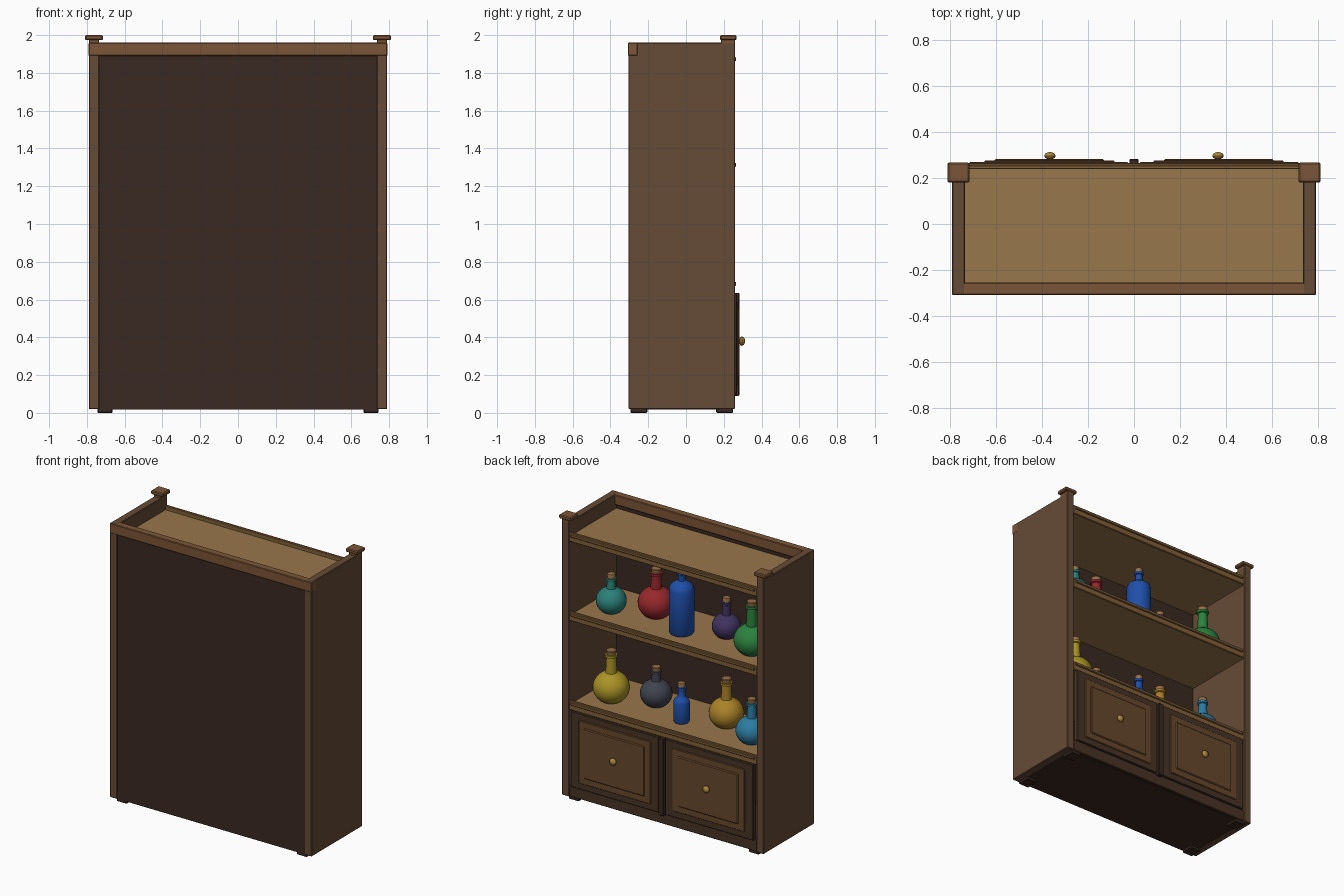
import bpy, bmesh, math

if "Cube" in bpy.data.objects:
    bpy.data.objects.remove(bpy.data.objects["Cube"])

def mat(name, hexcol):
    rgb = [int(hexcol[i:i + 2], 16) / 255 for i in (0, 2, 4)]
    m = bpy.data.materials.new(name)
    m.diffuse_color = (*[c ** 2.2 for c in rgb], 1)
    m.use_nodes = True
    m.node_tree.nodes["Principled BSDF"].inputs["Base Color"].default_value = m.diffuse_color
    return m

SIDE = mat("side_wood", "664d3a")
TRIM = mat("trim_wood", "7a563a")
SHELF = mat("shelf_wood", "96764c")
LIP = mat("lip_wood", "80603c")
DARK = mat("dark_wood", "3c2d26")
FRAME = mat("door_frame_wood", "4a372a")
DOOR = mat("door_panel_wood", "66492f")
BRASS = mat("brass", "a98540")
CORK = mat("cork", "96704a")

def finish(name, bm, material):
    me = bpy.data.meshes.new(name)
    bm.to_mesh(me)
    bm.free()
    ob = bpy.data.objects.new(name, me)
    bpy.context.collection.objects.link(ob)
    me.materials.append(material)
    return ob

def box(name, x, y, z, material, bevel=0.004):
    """Box from (min, max) ranges, with a small worn edge."""
    bm = bmesh.new()
    bmesh.ops.create_cube(bm, size=1)
    for v in bm.verts:
        v.co = [r[0] + (c + 0.5) * (r[1] - r[0]) for c, r in zip(v.co, (x, y, z))]
    if bevel:
        bmesh.ops.bevel(bm, geom=bm.edges[:], offset=bevel, segments=1, affect='EDGES')
    return finish(name, bm, material)

def lathe(name, profile, loc, material, sides=20):
    """Spin an (r, z) profile around the vertical axis."""
    bm = bmesh.new()
    vs = [bm.verts.new((r, 0, z)) for r, z in profile]
    es = [bm.edges.new(p) for p in zip(vs, vs[1:])]
    bmesh.ops.spin(bm, geom=vs + es, cent=(0, 0, 0), axis=(0, 0, 1),
                   angle=2 * math.pi, steps=sides, use_duplicate=False)
    bmesh.ops.remove_doubles(bm, verts=bm.verts[:], dist=1e-4)
    bmesh.ops.recalc_face_normals(bm, faces=bm.faces[:])
    ob = finish(name, bm, material)
    ob.location = loc
    bpy.context.view_layer.objects.active = ob
    bpy.ops.object.select_all(action='DESELECT')
    ob.select_set(True)
    bpy.ops.object.shade_smooth_by_angle(angle=math.radians(40))
    return ob

def span(s, a, b):
    return tuple(sorted((s * a, s * b)))

# Carcass: sides, posts, caps and feet, mirrored left and right
for s, n in ((-1, "left"), (1, "right")):
    box(n + "_side", span(s, 0.735, 0.79), (-0.305, 0.26), (0.02, 1.96), SIDE)
    box(n + "_post_neck", span(s, 0.735, 0.79), (0.185, 0.26), (1.95, 1.98), TRIM)
    box(n + "_post_cap", span(s, 0.715, 0.81), (0.18, 0.267), (1.973, 2.0), TRIM, 0.006)
    for y, f in ((-0.25, "back"), (0.205, "front")):
        box(f"{n}_{f}_foot", span(s, 0.665, 0.745), (y - 0.045, y + 0.045), (0, 0.03), DARK)

# Back, base and rails
box("back_panel", (-0.735, 0.735), (-0.30, -0.27), (0.02, 1.89), DARK, 0)
box("back_top_rail", (-0.791, 0.791), (-0.308, -0.255), (1.89, 1.96), TRIM)
box("base_board", (-0.735, 0.735), (-0.295, 0.24), (0.018, 0.06), DARK, 0)
box("front_skirt", (-0.735, 0.735), (0.22, 0.255), (0.022, 0.105), FRAME)

# Shelves with raised front lips
for n, z in (("lower", 0.67), ("middle", 1.30), ("top", 1.86)):
    box(n + "_shelf", (-0.737, 0.737), (-0.272, 0.245), (z - 0.035, z), SHELF, 0)
    box(n + "_shelf_lip", (-0.737, 0.737), (0.238, 0.257), (z - 0.035, z + 0.03), LIP)
    box(n + "_shelf_bead", (-0.72, 0.72), (0.25, 0.266), (z + 0.002, z + 0.024), LIP)

# Cupboard doors
box("centre_stile", (-0.02, 0.02), (0.23, 0.282), (0.09, 0.635), DARK)
for s, n in ((-1, "left"), (1, "right")):
    box(n + "_door", span(s, 0.025, 0.715), (0.235, 0.270), (0.10, 0.635), FRAME)
    box(n + "_door_moulding", span(s, 0.085, 0.65), (0.26, 0.276), (0.145, 0.59), DOOR)
    box(n + "_door_panel", span(s, 0.13, 0.605), (0.26, 0.283), (0.19, 0.545), DOOR, 0.006)
    knob = lathe(n + "_knob", [(0, 0), (0.011, 0), (0.011, 0.008), (0.021, 0.012),
                 (0.025, 0.021), (0.021, 0.030), (0.011, 0.036), (0, 0.038)],
                 (s * 0.365, 0.275, 0.38), BRASS, 16)
    knob.rotation_euler.x = -math.pi / 2

# Potion bottles: colour, radius, total height, body shape
def bottle(name, x, y, z, color, r, h, tall):
    cork = 0.045
    neck_top = h - cork * 0.65
    nr = max(0.024, r * 0.27)
    if tall:
        bh = neck_top - 0.075
        prof = [(0, 0), (r * 0.9, 0), (r, 0.012), (r, bh - r * 0.55),
                (r * 0.9, bh - r * 0.25), (r * 0.65, bh - r * 0.05), (nr, bh + 0.015)]
    else:
        a0, a1 = math.radians(-62), math.radians(72)
        bottom = r * 0.92 * math.sin(-a0)
        prof = [(0, 0)]
        for i in range(11):
            a = a0 + (a1 - a0) * i / 10
            prof.append((r * math.cos(a), bottom + r * 0.92 * math.sin(a)))
        nr = prof[-1][0] * 0.85
    prof += [(nr, neck_top - 0.02), (nr * 1.3, neck_top - 0.016),
             (nr * 1.3, neck_top), (0, neck_top)]
    lathe(name, prof, (x, y, z), mat(name + "_glass", color), 24)
    lathe(name + "_cork", [(0, h - cork), (nr * 0.9, h - cork), (nr * 1.08, h - 0.004),
          (nr * 0.98, h), (0, h)], (x, y, z), CORK, 12)

rows = (
    (1.30, (("teal", "2f7f78", 0.10, 0.27, 0), ("red", "952c30", 0.12, 0.34, 0),
            ("tall_blue", "2450a8", 0.082, 0.46, 1), ("purple", "43365f", 0.095, 0.28, 0),
            ("green", "2f8040", 0.118, 0.37, 0))),
    (0.67, (("yellow", "a8922a", 0.12, 0.36, 0), ("grey", "41454f", 0.105, 0.275, 0),
            ("small_blue", "2450a8", 0.053, 0.275, 1), ("amber", "a8802c", 0.115, 0.34, 0),
            ("cyan", "2f7ba0", 0.105, 0.31, 0))),
)
for z, row in rows:
    for i, (n, c, r, h, tall) in enumerate(row):
        bottle(n + "_bottle", 0.55 - 0.275 * i, -0.06 if i % 2 else 0.05, z, c, r, h, tall)
